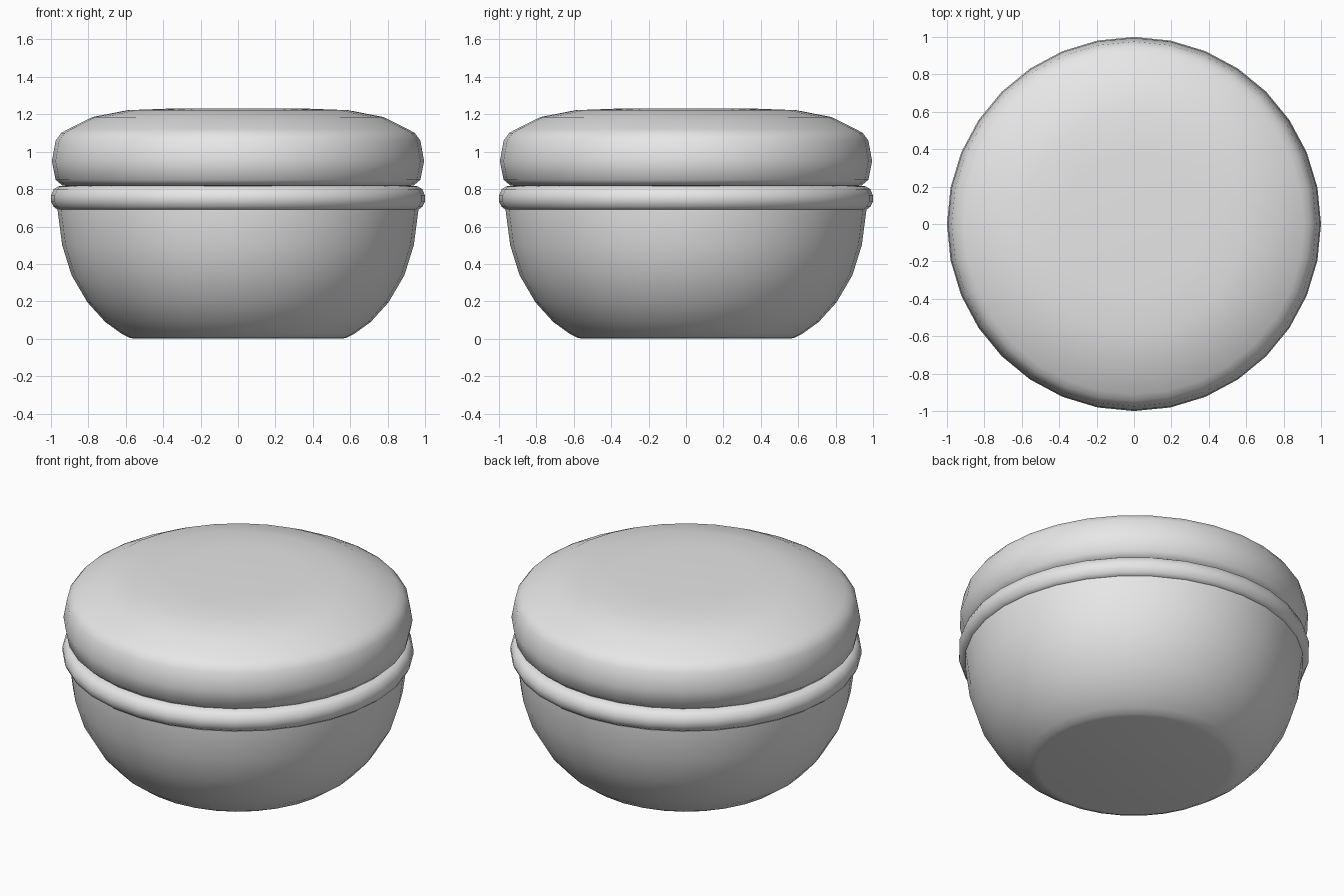
import bpy
import bmesh
import math

cube = bpy.data.objects.get("Cube")
if cube:
    bpy.data.objects.remove(cube, do_unlink=True)

SIDES = 32

grey = bpy.data.materials.new("plain grey")
grey.use_nodes = True
colour = (0.8, 0.8, 0.8, 1)
grey.diffuse_color = colour
grey.node_tree.nodes["Principled BSDF"].inputs["Base Color"].default_value = colour


def turned_part(name, profile, closed=False):
    """Turn a (radius, height) profile around z; open ends are capped flat."""
    bm = bmesh.new()
    rings = []
    for r, z in profile:
        rings.append([bm.verts.new((r * math.cos(a), r * math.sin(a), z))
                      for a in (math.tau * i / SIDES for i in range(SIDES))])
    pairs = list(zip(rings, rings[1:]))
    if closed:
        pairs.append((rings[-1], rings[0]))
    for low, high in pairs:
        for i in range(SIDES):
            j = (i + 1) % SIDES
            bm.faces.new((low[i], low[j], high[j], high[i]))
    if not closed:
        bm.faces.new(rings[0][::-1])
        bm.faces.new(rings[-1])
    bmesh.ops.recalc_face_normals(bm, faces=bm.faces)
    mesh = bpy.data.meshes.new(name)
    bm.to_mesh(mesh)
    bm.free()
    mesh.materials.append(grey)
    obj = bpy.data.objects.new(name, mesh)
    bpy.context.collection.objects.link(obj)
    bpy.ops.object.select_all(action="DESELECT")
    obj.select_set(True)
    bpy.context.view_layer.objects.active = obj
    bpy.ops.object.shade_smooth_by_angle(angle=math.radians(60))
    return obj


# Rounded bowl with a flat foot
turned_part("bowl", [(0.55, 0), (0.58, 0.005), (0.62, 0.025), (0.71, 0.09),
                     (0.805, 0.195), (0.89, 0.34), (0.94, 0.5), (0.965, 0.69),
                     (0.965, 0.72)])

# Rounded band around the rim
turned_part("rim_band", [(0.9, 0.69), (0.965, 0.69), (0.985, 0.705),
                         (1.0, 0.735), (1.0, 0.765), (0.985, 0.8),
                         (0.96, 0.815), (0.9, 0.82)], closed=True)

# Domed lid with a bulging edge
turned_part("lid", [(0.9, 0.815), (0.94, 0.82), (0.975, 0.85), (0.995, 0.95),
                    (0.975, 1.06), (0.945, 1.1), (0.91, 1.12), (0.78, 1.185),
                    (0.59, 1.222), (0.38, 1.23)])
